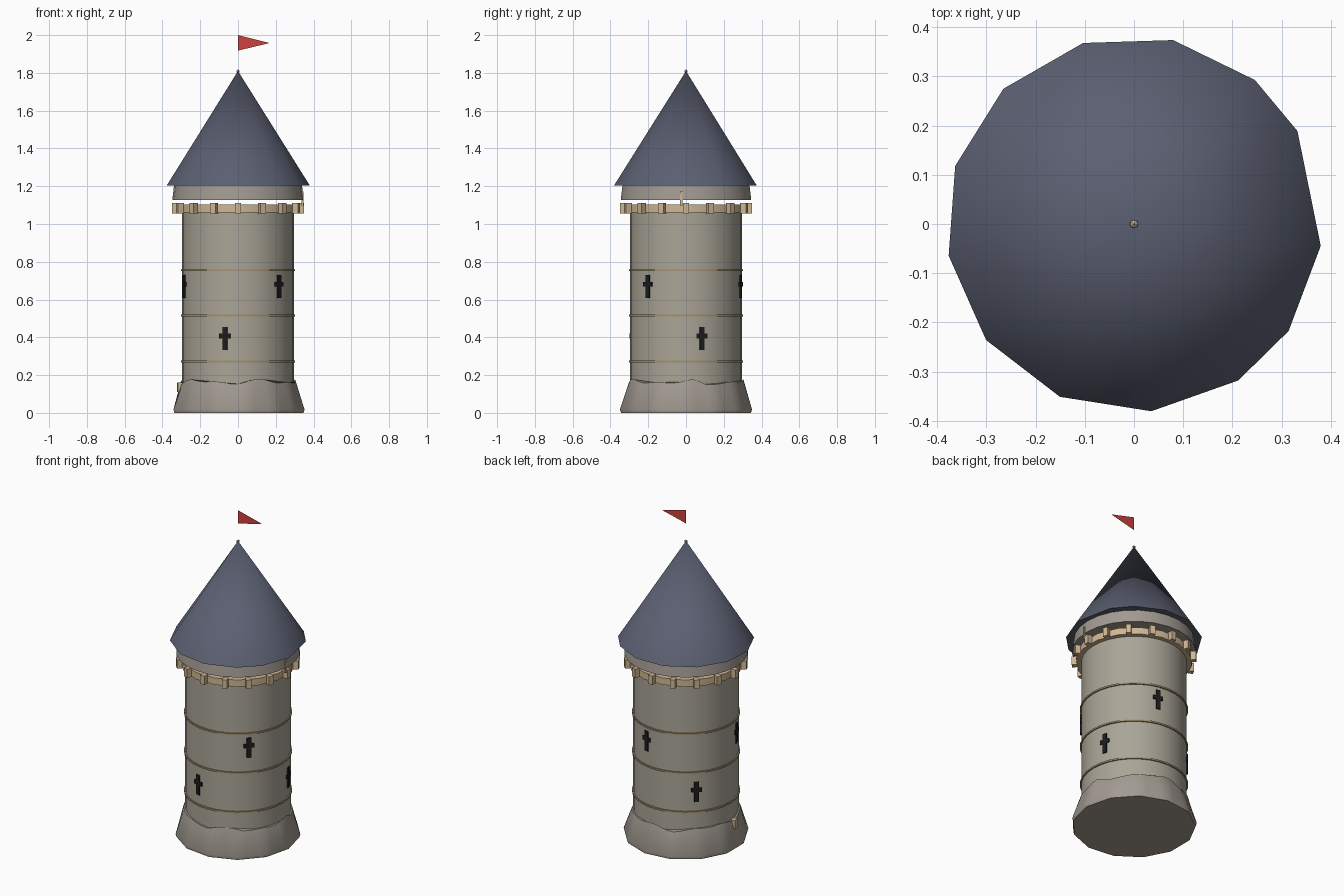
import bpy, bmesh, math
from math import cos, sin, pi, radians

if "Cube" in bpy.data.objects:
    bpy.data.objects.remove(bpy.data.objects["Cube"])


def material(name, r, g, b):
    m = bpy.data.materials.new(name)
    m.diffuse_color = (r, g, b, 1)
    m.use_nodes = True
    m.node_tree.nodes["Principled BSDF"].inputs["Base Color"].default_value = m.diffuse_color
    return m


STONE = material("grey_stone", 0.40, 0.375, 0.31)
WARM = material("warm_grey_stone", 0.36, 0.325, 0.285)
TAN = material("tan_stone", 0.62, 0.47, 0.29)
BAND = material("dark_tan", 0.36, 0.28, 0.16)
SLATE = material("blue_slate", 0.105, 0.115, 0.165)
BLACK = material("slit_black", 0.012, 0.012, 0.013)
RED = material("flag_red", 0.60, 0.055, 0.045)


def finish(bm, name, mat, angle=None):
    bmesh.ops.recalc_face_normals(bm, faces=bm.faces)
    me = bpy.data.meshes.new(name)
    bm.to_mesh(me)
    bm.free()
    ob = bpy.data.objects.new(name, me)
    bpy.context.collection.objects.link(ob)
    me.materials.append(mat)
    if angle:
        bpy.ops.object.select_all(action='DESELECT')
        ob.select_set(True)
        bpy.context.view_layer.objects.active = ob
        bpy.ops.object.shade_smooth_by_angle(angle=radians(angle))
    return ob


def loft(name, mat, rings, angle=40, closed=False):
    """Skin rings of points; cap both ends, or join last ring to first."""
    bm = bmesh.new()
    vs = [[bm.verts.new(p) for p in ring] for ring in rings]
    n = len(vs[0])
    pairs = list(zip(vs, vs[1:])) + ([(vs[-1], vs[0])] if closed else [])
    for a, b in pairs:
        for i in range(n):
            j = (i + 1) % n
            bm.faces.new((a[i], a[j], b[j], b[i]))
    if not closed:
        bm.faces.new(vs[0])
        bm.faces.new(vs[-1])
    return finish(bm, name, mat, angle)


def circle(r, z, n, start=0.0):
    return [(r * cos(start + 2 * pi * i / n), r * sin(start + 2 * pi * i / n), z)
            for i in range(n)]


def blocks(name, mat, items):
    """Boxes as (angle, radius, height, tangent shift, depth, width, tall)."""
    bm = bmesh.new()
    for a, r, z, t, d, w, h in items:
        res = bmesh.ops.create_cube(bm, size=1)
        for v in res["verts"]:
            x, y, k = r + v.co.x * d, t + v.co.y * w, z + v.co.z * h
            v.co = (x * cos(a) - y * sin(a), x * sin(a) + y * cos(a), k)
    return finish(bm, name, mat)


# Tower shaft
loft("tower_shaft", STONE, [circle(0.296, z, 32) for z in (0.1, 0.6, 1.10)])

# Flared foot: faceted at the ground, ragged at its upper edge
N = 52
foot_low, foot_rim, foot_top = [], [], []
for i in range(N):
    a = 2 * pi * i / N
    off = (a % (2 * pi / 13)) - pi / 13
    facet = 0.352 * cos(pi / 13) / cos(off)
    zt = 0.165 + 0.009 * sin(5 * a + 1) + 0.007 * sin(9 * a) - 0.018 * math.exp(-((a - 0.33) / 0.14) ** 2)
    foot_low.append((facet * 0.985 * cos(a), facet * 0.985 * sin(a), 0.0))
    foot_rim.append((facet * cos(a), facet * sin(a), 0.018))
    foot_top.append((0.304 * cos(a), 0.304 * sin(a), zt))
loft("flared_foot", WARM, [foot_low, foot_rim, foot_top], 35)

# Odd tan stone in the foot
blocks("foot_stone", TAN, [(radians(186), 0.305, 0.135, 0, 0.035, 0.035, 0.05)])

# Thin bands around the shaft
for k, z in enumerate((0.272, 0.515, 0.755)):
    loft("shaft_band_%d" % (k + 1), BAND,
         [circle(0.29, z - 0.005, 32), circle(0.303, z - 0.005, 32),
          circle(0.303, z + 0.005, 32), circle(0.29, z + 0.005, 32)], 30, True)

# Crown ring with sixteen projecting blocks
loft("crown_ring", TAN, [circle(0.326, 1.06, 16, pi / 16), circle(0.326, 1.102, 16, pi / 16)], 30)
blocks("crown_blocks", TAN,
       [(2 * pi * i / 16, 0.332, 1.083, 0, 0.034, 0.03, 0.054) for i in range(16)])
blocks("crown_spike", TAN, [(0, 0.342, 1.135, -0.025, 0.012, 0.012, 0.075)])

# Upper wall under the roof
loft("upper_wall", WARM, [circle(0.348, 1.128, 26), circle(0.338, 1.21, 26)])

# Cross-shaped arrow slits: three low, three high
slits = []
for first, z in ((-103.5, 0.395), (-43, 0.668)):
    for k in range(3):
        a = radians(first + 120 * k)
        slits.append((a, 0.296, z, 0, 0.012, 0.026, 0.122))
        slits.append((a, 0.2955, z + 0.012, 0, 0.012, 0.06, 0.024))
blocks("arrow_slits", BLACK, slits)

# Conical roof with uneven sides, closed underneath
roof_angles = (-6.7, 29.6, 50, 78, 105.7, 134, 162, 189.7, 218.1, 246.8, 275.3, 303.7, 325.3)
bm = bmesh.new()
tip = bm.verts.new((0, 0, 1.81))
eave = [bm.verts.new((0.382 * cos(radians(a)), 0.382 * sin(radians(a)), 1.205)) for a in roof_angles]
for i in range(len(eave)):
    bm.faces.new((eave[i], eave[(i + 1) % len(eave)], tip))
bm.faces.new(eave)
finish(bm, "cone_roof", SLATE, 50)

# Small finial
bm = bmesh.new()
bmesh.ops.create_icosphere(bm, subdivisions=1, radius=0.01)
bmesh.ops.translate(bm, verts=bm.verts, vec=(0, 0, 1.808))
finish(bm, "finial", TAN)

# Flag floating above the tip
bm = bmesh.new()
bm.faces.new([bm.verts.new(p) for p in ((0, 0, 1.918), (0.167, 0, 1.958), (0, 0, 2.0))])
finish(bm, "flag", RED)
